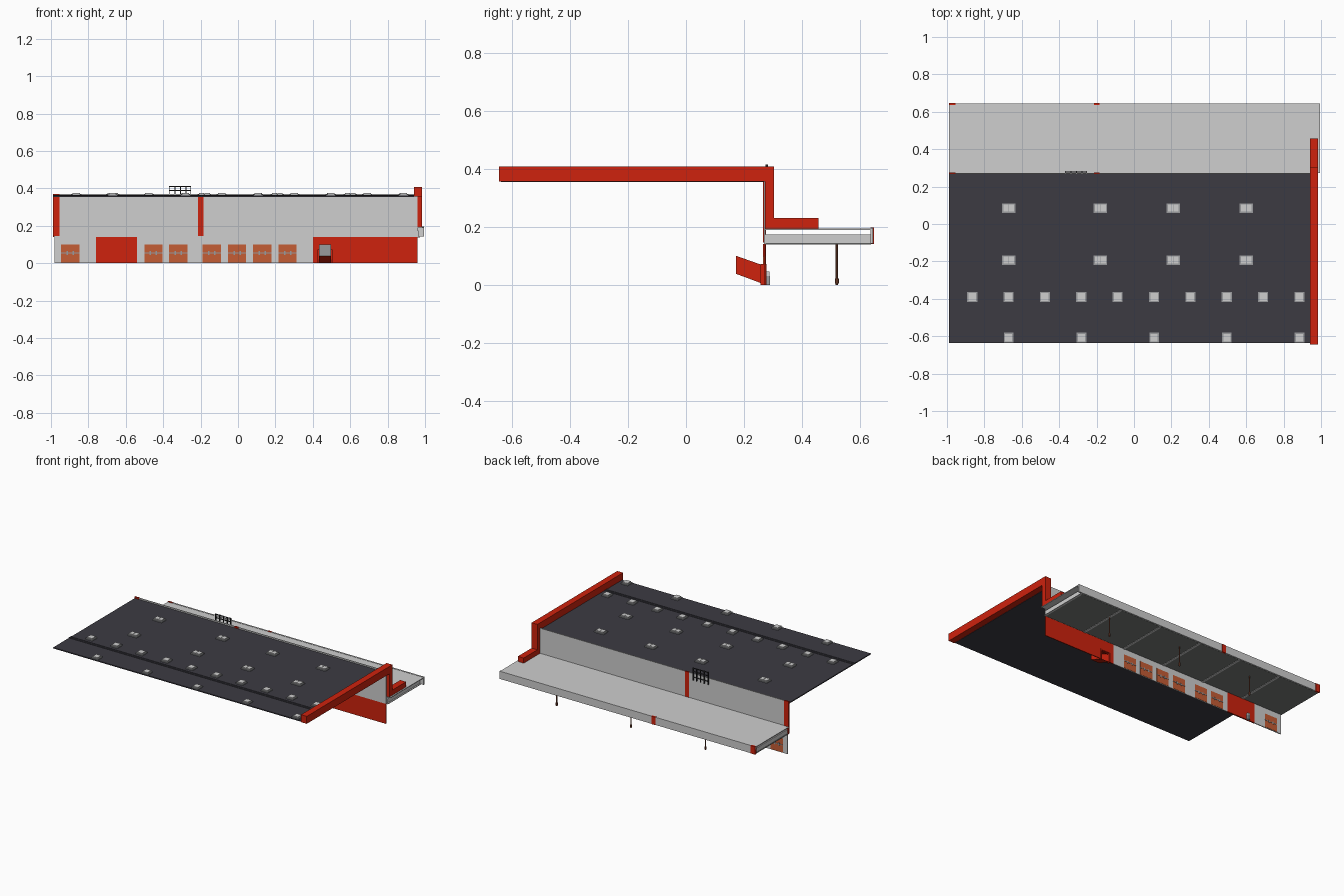
import bpy, bmesh

if "Cube" in bpy.data.objects:
    bpy.data.objects.remove(bpy.data.objects["Cube"])

def mat(name, r, g, b):
    m = bpy.data.materials.new(name)
    m.diffuse_color = (r, g, b, 1)
    m.use_nodes = True
    m.node_tree.nodes["Principled BSDF"].inputs["Base Color"].default_value = m.diffuse_color
    return m

LIGHT = mat("light_grey", 0.62, 0.62, 0.62)
RED = mat("red", 0.62, 0.016, 0.004)
ROOF = mat("dark_roof", 0.045, 0.043, 0.055)
ORANGE = mat("orange", 0.56, 0.11, 0.035)
SOFFIT = mat("soffit_grey", 0.19, 0.2, 0.19)
BROWN = mat("brown", 0.2, 0.06, 0.03)
MID = mat("mid_grey", 0.32, 0.33, 0.34)
BLACK = mat("black", 0.02, 0.02, 0.022)

def finish(name, bm, *mats):
    bmesh.ops.recalc_face_normals(bm, faces=bm.faces)
    me = bpy.data.meshes.new(name)
    bm.to_mesh(me)
    bm.free()
    for m in mats:
        me.materials.append(m)
    ob = bpy.data.objects.new(name, me)
    bpy.context.collection.objects.link(ob)
    return ob

def add_box(bm, x0, x1, y0, y1, z0, z1, mi=0):
    v = bmesh.ops.create_cube(bm, size=1)["verts"]
    for p in v:
        p.co = ((x0 + x1) / 2 + p.co.x * (x1 - x0),
                (y0 + y1) / 2 + p.co.y * (y1 - y0),
                (z0 + z1) / 2 + p.co.z * (z1 - z0))
    for f in {f for p in v for f in p.link_faces}:
        f.material_index = mi

def boxes(name, mats, *items):
    bm = bmesh.new()
    for b in items:
        add_box(bm, *b)
    return finish(name, bm, *mats)

def prism(name, m, profile, x0, x1):
    """Extrude a y-z profile along x."""
    bm = bmesh.new()
    f = bm.faces.new([bm.verts.new((x0, y, z)) for y, z in profile])
    r = bmesh.ops.extrude_face_region(bm, geom=[f])
    for v in r["geom"]:
        if isinstance(v, bmesh.types.BMVert):
            v.co.x = x1
    return finish(name, bm, m)

W0, W1 = 0.268, 0.274   # wall thickness range in y

# Main wall, with a doorway left open for the tunnel
boxes("wall", [LIGHT],
      (-0.985, 0.96, W0, W1, 0.14, 0.37),
      (-0.98, 0.40, W0, W1, 0, 0.14))
boxes("red_wall", [RED],
      (0.40, 0.435, W0, W1, 0, 0.14),
      (0.495, 0.96, W0, W1, 0, 0.14),
      (0.435, 0.495, W0, W1, 0.062, 0.14))
boxes("red_wall_panel", [RED], (-0.76, -0.54, W0 - 0.002, W1 + 0.002, 0, 0.14))

# Roof sheet and its raised seam
boxes("roof", [ROOF], (-0.988, 0.94, -0.637, 0.27, 0.354, 0.361))
boxes("roof_seam", [ROOF],
      (-0.99, 0.94, -0.463, -0.455, 0.36, 0.364),
      (-0.99, 0.94, -0.445, -0.437, 0.36, 0.364))

# Skylights: kerb with a raised pane
sky = [(x, y, 0.036, 0.025) for x in (-0.67, -0.18, 0.21, 0.60) for y in (0.085, -0.193)]
sky += [(-0.865 + i * 0.1944, -0.39, 0.027, 0.027) for i in range(10)]
sky += [(-0.67 + i * 0.3888, -0.607, 0.026, 0.026) for i in range(5)]
bm = bmesh.new()
for x, y, a, b in sky:
    add_box(bm, x - a, x + a, y - b, y + b, 0.36, 0.368, 0)
    n = 2 if a > 0.03 else 1
    w = 2 * (a - 0.006) / n
    for k in range(n):
        cx = x - a + 0.006 + w * (k + 0.5)
        add_box(bm, cx - w / 2 + 0.001, cx + w / 2 - 0.001,
                y - b + 0.006, y + b - 0.006, 0.367, 0.375, 1)
finish("skylights", bm, MID, LIGHT)

# Stepped red frame on the right end
prism("red_frame", RED,
      [(-0.645, 0.356), (0.272, 0.356), (0.272, 0.193), (0.456, 0.193),
       (0.456, 0.23), (0.304, 0.23), (0.304, 0.408), (-0.645, 0.408)], 0.94, 0.985)

# Canopy: top sheet, rear fascia, end beams, dark soffit and ribs
boxes("canopy_top", [LIGHT], (-0.99, 0.995, W1, 0.645, 0.189, 0.194))
boxes("canopy_fascia", [LIGHT], (-0.99, 0.995, 0.636, 0.645, 0.142, 0.196))
boxes("canopy_end_beams", [LIGHT],
      (0.955, 0.965, W1, 0.636, 0.144, 0.174),
      (-0.98, -0.97, W1, 0.636, 0.144, 0.174))
boxes("canopy_soffit", [SOFFIT], (-0.985, 0.96, W1, 0.637, 0.141, 0.145))
boxes("canopy_ribs", [LIGHT],
      *[(x - 0.007, x + 0.007, W1, 0.637, 0.138, 0.142)
        for x in [-0.66 + i * 0.325 for i in range(6)]])

# Red strips on the wall and on the canopy fascia
strips = []
for x0, x1 in ((-0.99, -0.955), (-0.215, -0.185)):
    strips.append((x0, x1, W0 - 0.002, W1 + 0.002, 0.145, 0.371))
    strips.append((x0, x1, 0.635, 0.647, 0.141, 0.197))
boxes("red_strips", [RED], *strips)

# Canopy posts with wider feet
for i in range(3):
    x = -0.515 + i * 0.577
    bm = bmesh.new()
    for r, z0, z1 in ((0.004, 0, 0.142), (0.007, 0.004, 0.022)):
        vs = bmesh.ops.create_cone(bm, cap_ends=True, segments=8, radius1=r,
                                   radius2=r, depth=z1 - z0)["verts"]
        bmesh.ops.translate(bm, verts=vs, vec=(x, 0.52, (z0 + z1) / 2))
    finish(f"canopy_post_{i + 1}", bm, BROWN)

# Orange gates with a grey crossbar and small latches
for i, x in enumerate((-0.897, -0.452, -0.32, -0.14, -0.005, 0.13, 0.265)):
    boxes(f"gate_{i + 1}", [ORANGE, MID],
          (x - 0.049, x + 0.049, W0 - 0.002, W1 + 0.002, 0.003, 0.1, 0),
          (x - 0.049, x + 0.049, W0 - 0.004, W1 + 0.004, 0.052, 0.057, 1),
          (x - 0.02, x - 0.012, W0 - 0.004, W1 + 0.004, 0.045, 0.064, 1),
          (x + 0.012, x + 0.02, W0 - 0.004, W1 + 0.004, 0.045, 0.064, 1))

# Sloping tunnel behind the doorway, open at the wall, with a grey far end
X0, X1 = 0.432, 0.498
bm = bmesh.new()
near = [bm.verts.new((x, W1, z)) for x, z in ((X0, 0), (X1, 0), (X1, 0.064), (X0, 0.064))]
far = [bm.verts.new((x, 0.172, z)) for x, z in ((X0, 0.038), (X1, 0.038), (X1, 0.1), (X0, 0.1))]
for k in range(4):
    j = (k + 1) % 4
    bm.faces.new((near[k], near[j], far[j], far[k]))
bm.faces.new(far).material_index = 1
finish("tunnel", bm, RED, MID)
boxes("tunnel_frame", [RED],
      (X0 - 0.006, X0, 0.256, 0.278, 0, 0.072),
      (X1, X1 + 0.006, 0.256, 0.278, 0, 0.072),
      (X0, X1, 0.256, 0.278, 0.064, 0.072))

# Small grey cabinet against the red wall panel
boxes("wall_cabinet", [MID, LIGHT],
      (-0.715, -0.695, W1, 0.289, 0, 0.03, 0),
      (-0.713, -0.697, W1, 0.288, 0.03, 0.045, 1))

# Open rack standing at the wall top: rails and uprights
rack = [(-0.37, -0.25, 0.276, 0.281, z, z + 0.005) for z in (0.345, 0.385, 0.408)]
rack += [(x, x + 0.005, 0.274, 0.283, 0.325, 0.414)
         for x in (-0.37, -0.34, -0.31, -0.28, -0.255)]
boxes("roof_rack", [BLACK], *rack)
